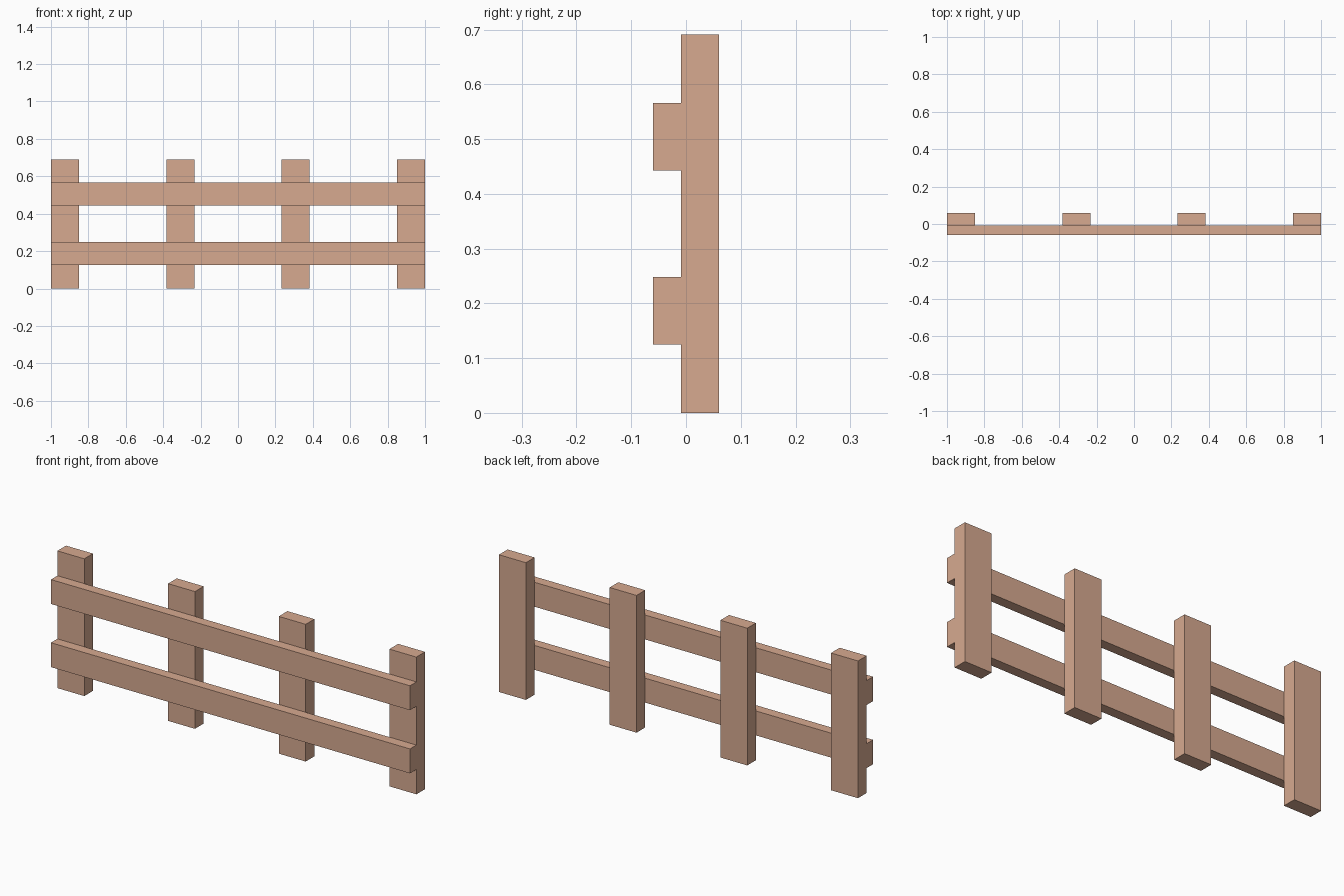
import bpy

if "Cube" in bpy.data.objects:
    bpy.data.objects.remove(bpy.data.objects["Cube"])

wood = bpy.data.materials.new("wood")
wood.diffuse_color = (0.68, 0.40, 0.28, 1)
wood.use_nodes = True
wood.node_tree.nodes["Principled BSDF"].inputs["Base Color"].default_value = wood.diffuse_color


def box(name, x, y, z):
    """Box from (min, max) ranges on each axis."""
    lo, hi = zip(x, y, z)
    bpy.ops.mesh.primitive_cube_add(size=1, location=[(a + b) / 2 for a, b in zip(lo, hi)])
    obj = bpy.context.object
    obj.name = name
    obj.scale = [b - a for a, b in zip(lo, hi)]
    bpy.ops.object.transform_apply(location=False, rotation=False, scale=True)
    obj.data.materials.append(wood)


HALF_LENGTH = 1.0
POST_WIDTH = 0.15
POST_COUNT = 4
HEIGHT = 0.691
JOINT_Y = -0.009  # plane where rails meet posts

# Evenly spaced upright posts, flush with the rail ends
step = (2 * HALF_LENGTH - POST_WIDTH) / (POST_COUNT - 1)
for i in range(POST_COUNT):
    left = -HALF_LENGTH + i * step
    box(f"post_{i + 1}", (left, left + POST_WIDTH), (JOINT_Y, 0.06), (0, HEIGHT))

# Two long rails across the front
for name, bottom in (("lower_rail", 0.125), ("upper_rail", 0.443)):
    box(name, (-HALF_LENGTH, HALF_LENGTH), (-0.06, JOINT_Y), (bottom, bottom + 0.123))
